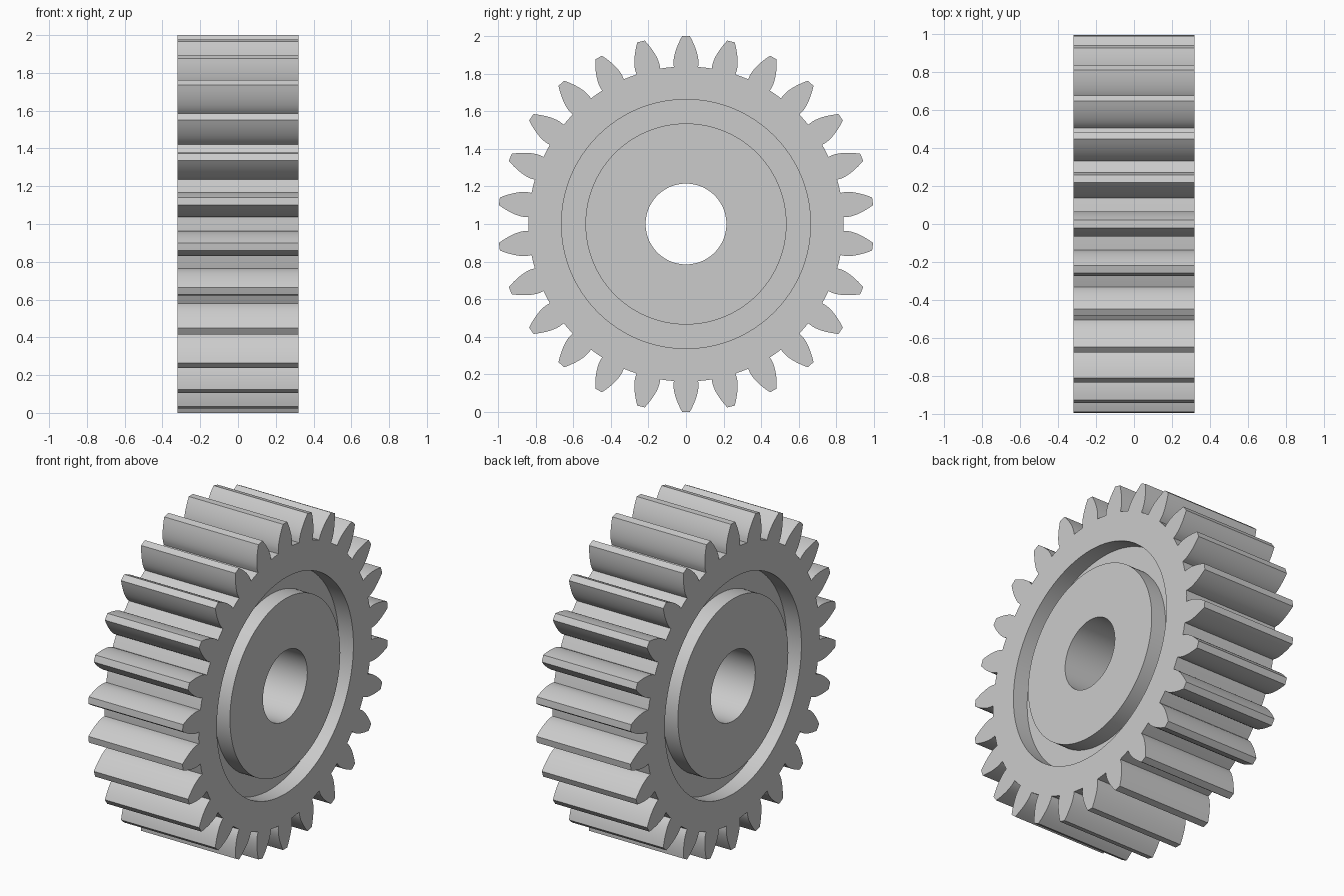
import bpy, bmesh
from math import pi, tan, acos, radians, sin, cos

old = bpy.data.objects.get("Cube")
if old:
    bpy.data.objects.remove(old)

# Main dimensions
TEETH = 26
HALF_WIDTH = 0.32
TIP_R, ROOT_R = 1.0, 0.838
GROOVE_OUTER, GROOVE_INNER, GROOVE_DEPTH = 0.6625, 0.535, 0.1
BORE_R = 0.215
PRESSURE = radians(22)
PITCH_R = TIP_R * TEETH / (TEETH + 2)
BASE_R = PITCH_R * cos(PRESSURE)
BACKLASH = 0.003


def involute(angle):
    return tan(angle) - angle


def half_angle(r):
    """Half the angular thickness of a tooth at radius r."""
    a = acos(min(1.0, BASE_R / r))
    return pi / (2 * TEETH) + involute(PRESSURE) - involute(a) - BACKLASH


def gear_outline():
    """Polar points of the toothed rim, with one tooth pointing straight up."""
    steps = 8
    flank = [ROOT_R] + [BASE_R + (TIP_R - BASE_R) * i / steps for i in range(steps + 1)]
    points = []
    for t in range(TEETH):
        mid = 2 * pi * t / TEETH
        points += [(r, mid - half_angle(r)) for r in flank]
        points.append((TIP_R, mid))
        points += [(r, mid + half_angle(r)) for r in reversed(flank)]
        points.append((ROOT_R, mid + pi / TEETH))
    return points


def circle(r, segments=128):
    return [(r, 2 * pi * i / segments) for i in range(segments)]


bm = bmesh.new()


def ring(points, x):
    """Closed edge loop across the gear axis."""
    verts = [bm.verts.new((x, r * sin(a), 1 + r * cos(a))) for r, a in points]
    edges = [bm.edges.new((v, verts[i - 1])) for i, v in enumerate(verts)]
    return verts, edges


def bridge(a, b):
    for i in range(len(a[0])):
        bm.faces.new((a[0][i - 1], a[0][i], b[0][i], b[0][i - 1]))


def build_side(side):
    """Rim face, recessed groove and flush hub face of one side."""
    face_x, floor_x = side * HALF_WIDTH, side * (HALF_WIDTH - GROOVE_DEPTH)
    rim = ring(gear_outline(), face_x)
    lip = ring(circle(GROOVE_OUTER), face_x)
    floor_out = ring(circle(GROOVE_OUTER), floor_x)
    floor_in = ring(circle(GROOVE_INNER), floor_x)
    hub = ring(circle(GROOVE_INNER), face_x)
    bore = ring(circle(BORE_R), face_x)
    bmesh.ops.triangle_fill(bm, edges=rim[1] + lip[1], use_beauty=True,
                            normal=(side, 0, 0))
    for a, b in ((lip, floor_out), (floor_out, floor_in), (floor_in, hub), (hub, bore)):
        bridge(a, b)
    return rim, bore


# Two faces joined by the tooth flanks and the bore wall
rim_l, bore_l = build_side(1)
rim_r, bore_r = build_side(-1)
bridge(rim_l, rim_r)
bridge(bore_l, bore_r)
bmesh.ops.recalc_face_normals(bm, faces=bm.faces[:])

mesh = bpy.data.meshes.new("spur_gear")
bm.to_mesh(mesh)
bm.free()
gear = bpy.data.objects.new("spur_gear", mesh)
bpy.context.collection.objects.link(gear)

# Plain grey metal
grey = bpy.data.materials.new("light_grey")
grey.use_nodes = True
colour = (0.6, 0.6, 0.6, 1)
grey.diffuse_color = colour
grey.node_tree.nodes["Principled BSDF"].inputs["Base Color"].default_value = colour
mesh.materials.append(grey)

bpy.ops.object.select_all(action="DESELECT")
gear.select_set(True)
bpy.context.view_layer.objects.active = gear
bpy.ops.object.shade_smooth_by_angle(angle=radians(25))
